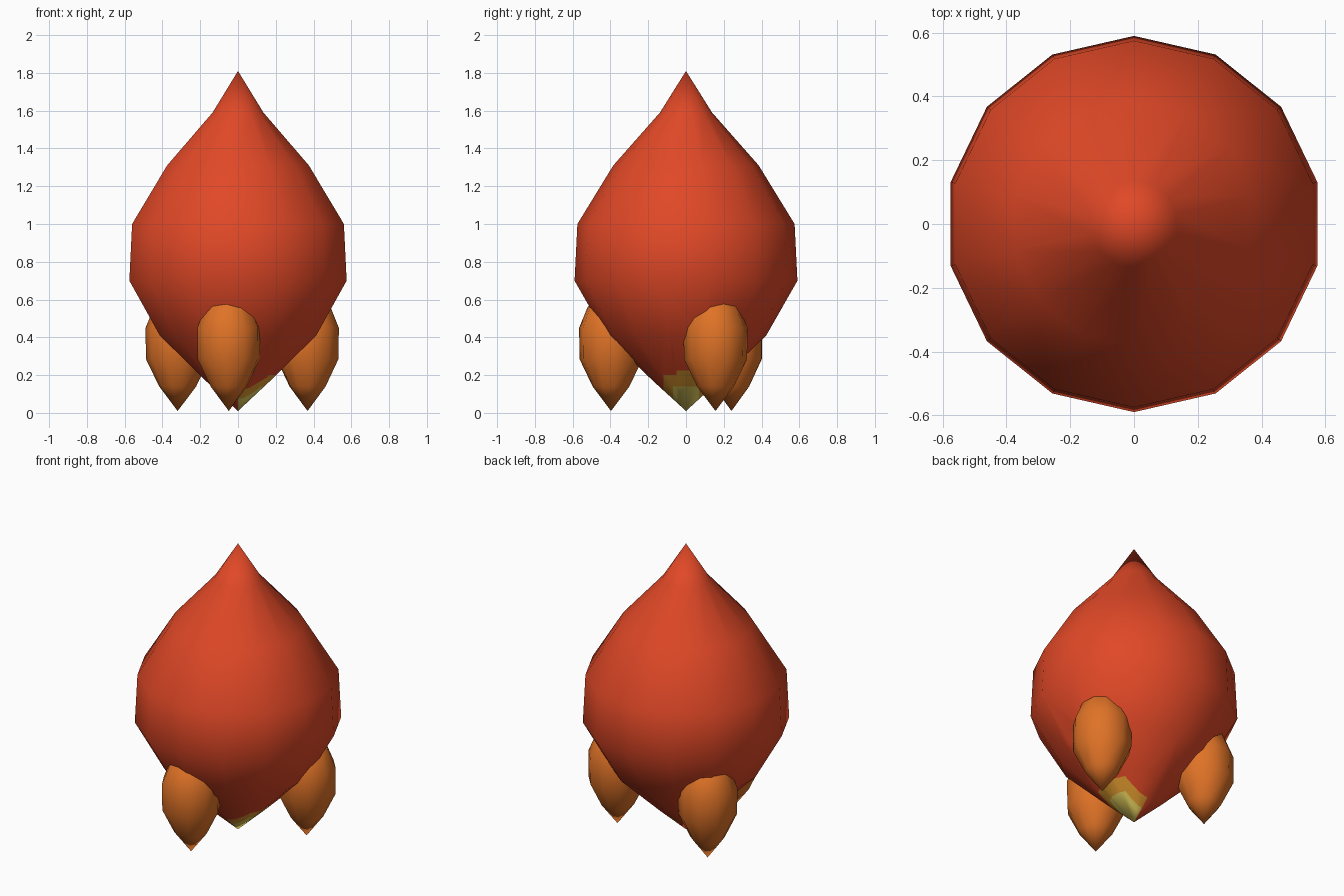
import bpy, bmesh, math
from mathutils import Vector

if "Cube" in bpy.data.objects:
    bpy.data.objects.remove(bpy.data.objects["Cube"])


def material(name, rgb):
    m = bpy.data.materials.new(name)
    m.diffuse_color = (*rgb, 1)
    m.use_nodes = True
    m.node_tree.nodes["Principled BSDF"].inputs["Base Color"].default_value = m.diffuse_color
    return m


RED = material("red", (0.75, 0.065, 0.02))
ORANGE = material("orange", (0.74, 0.17, 0.02))
GOLD = material("gold", (0.78, 0.34, 0.03))
YELLOW = material("pale yellow", (0.9, 0.72, 0.13))


def lathe(profile, sides, start):
    """Closed spun shape; profile is (radius, z) from bottom point to top point."""
    bm = bmesh.new()
    rings = []
    for r, z in profile:
        if r == 0:
            rings.append([bm.verts.new((0, 0, z))] * sides)
        else:
            rings.append([bm.verts.new((r * math.cos(start + math.tau * i / sides),
                                        r * math.sin(start + math.tau * i / sides), z))
                          for i in range(sides)])
    for low, high in zip(rings, rings[1:]):
        for i in range(sides):
            j = (i + 1) % sides
            corners = [low[i], low[j], high[j], high[i]]
            bm.faces.new(list(dict.fromkeys(corners)))
    return bm


def finish(bm, name, mats, location=(0, 0, 0)):
    bmesh.ops.recalc_face_normals(bm, faces=bm.faces[:])
    for f in bm.faces:
        f.smooth = True
    mesh = bpy.data.meshes.new(name)
    bm.to_mesh(mesh)
    bm.free()
    for m in mats:
        mesh.materials.append(m)
    ob = bpy.data.objects.new(name, mesh)
    ob.location = location
    bpy.context.collection.objects.link(ob)
    return ob


# Body: fourteen-sided teardrop, pointed at both ends
body = lathe([(0, 0.01), (0.17, 0.165), (0.425, 0.41), (0.59, 0.70), (0.575, 1.0),
              (0.385, 1.31), (0.138, 1.59), (0, 1.81)], 14, math.pi / 2)

# Stepped flame patch on the right side of the bottom point
cuts = [((0, 0, z), (0, 0, 1)) for z in (0.14, 0.20, 0.225)]
cuts += [((0, s * y, 0), (0, 1, 0)) for y in (0.05, 0.07, 0.12) for s in (-1, 1)]
for co, no in cuts:
    faces = [f for f in body.faces if f.calc_center_median().z < 0.42
             and f.calc_center_median().x > 0]
    geom = set(faces)
    for f in faces:
        geom.update(f.edges)
        geom.update(f.verts)
    bmesh.ops.bisect_plane(body, geom=list(geom), dist=1e-5,
                           plane_co=Vector(co), plane_no=Vector(no))
for f in body.faces:
    c = f.calc_center_median()
    if c.x <= 0:
        continue
    if abs(c.y) < 0.07 and c.z < 0.14:
        f.material_index = 2
    elif (abs(c.y) < 0.12 and c.z < 0.20) or (abs(c.y) < 0.05 and c.z < 0.225):
        f.material_index = 1
finish(body, "body", [RED, GOLD, YELLOW])

# Three pods around the base, their tops sunk into the body
for k in range(3):
    a = math.radians(23 + 120 * k)
    pod = lathe([(0, 0.01), (0.098, 0.14), (0.168, 0.285), (0.17, 0.45),
                 (0.125, 0.56), (0.05, 0.63), (0, 0.68)], 10, a)
    finish(pod, f"pod_{k + 1}", [ORANGE], (0.4 * math.cos(a), 0.4 * math.sin(a), 0))
